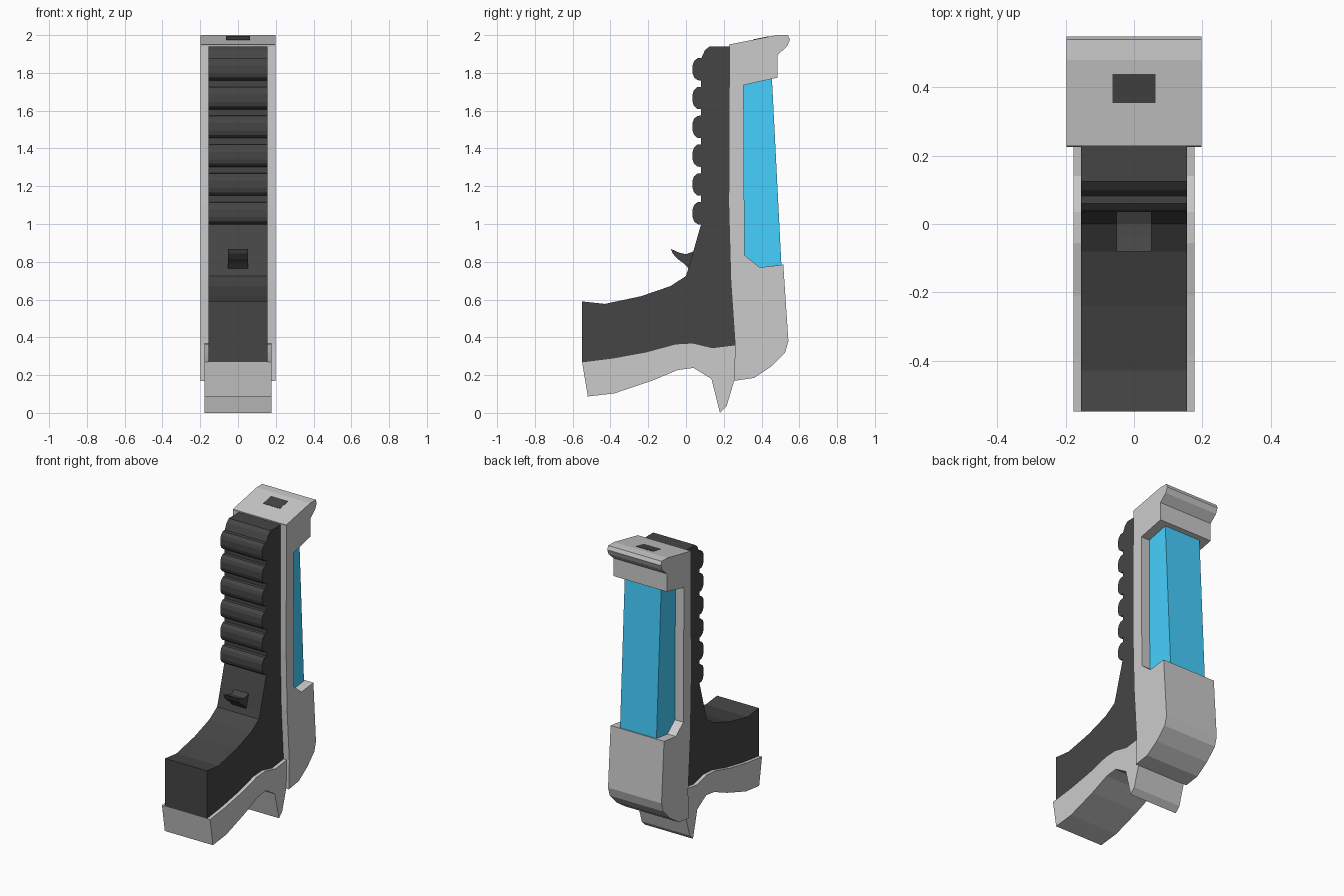
import bpy, bmesh


def material(name, color):
    m = bpy.data.materials.new(name)
    m.diffuse_color = (*color, 1)
    return m


BLACK = material("black_rubber", (0.06, 0.06, 0.06))
BLUE = material("blue_cell", (0.06, 0.63, 1.0))


def extrude(name, profile, half_width, mat=None):
    """Extrude a (y, z) side profile symmetrically along x."""
    bm = bmesh.new()
    face = bm.faces.new([bm.verts.new((-half_width, y, z)) for y, z in profile])
    ext = bmesh.ops.extrude_face_region(bm, geom=[face])
    verts = [v for v in ext["geom"] if isinstance(v, bmesh.types.BMVert)]
    bmesh.ops.translate(bm, verts=verts, vec=(2 * half_width, 0, 0))
    bmesh.ops.recalc_face_normals(bm, faces=bm.faces)
    mesh = bpy.data.meshes.new(name)
    bm.to_mesh(mesh)
    bm.free()
    obj = bpy.data.objects.new(name, mesh)
    bpy.context.collection.objects.link(obj)
    if mat:
        mesh.materials.append(mat)
    return obj


# Seams shared by neighbouring parts
sole_seam = [(-0.55, 0.27), (-0.39, 0.29), (-0.21, 0.323), (-0.055, 0.365),
             (0.035, 0.37), (0.14, 0.345), (0.26, 0.36)]
spine_seam = [(0.26, 0.36), (0.237, 0.70), (0.226, 1.1), (0.23, 1.94)]

# Black handle and forward arm
extrude("handle_body", sole_seam + spine_seam[1:] + [
    (0.125, 1.94), (0.10, 1.92), (0.08, 1.875), (0.08, 1.0), (0.04, 0.86),
    (0.015, 0.77), (0.0, 0.725), (-0.08, 0.672), (-0.24, 0.617),
    (-0.43, 0.577), (-0.55, 0.59)], 0.155, BLACK)

# Rounded finger ribs
rib = [(0.10, 0.061), (0.06, 0.058), (0.042, 0.042), (0.035, 0.02),
       (0.035, -0.02), (0.042, -0.042), (0.06, -0.058), (0.10, -0.061)]
for i in range(6):
    zc = 1.057 + i * 0.1525
    extrude(f"grip_rib_{i + 1}", [(y, zc + z) for y, z in rib], 0.155, BLACK)

# Curved trigger
extrude("trigger", [
    (0.05, 0.86), (0.035, 0.853), (0.0, 0.84), (-0.035, 0.848), (-0.08, 0.868),
    (-0.07, 0.843), (-0.045, 0.815), (-0.01, 0.79), (0.015, 0.762), (0.05, 0.77)],
    0.052, BLACK)

# Grey sole under the arm, with a spur
extrude("lower_guard", sole_seam + [
    (0.255, 0.17), (0.215, 0.035), (0.18, 0.0), (0.135, 0.18), (0.04, 0.238),
    (-0.045, 0.227), (-0.18, 0.17), (-0.38, 0.103), (-0.52, 0.087)], 0.178)

# Grey rear frame: foot, spine and overhanging head
extrude("rear_frame", [(0.255, 0.17)] + spine_seam + [
    (0.228, 1.95), (0.48, 2.0), (0.54, 2.0), (0.55, 1.975), (0.535, 1.94),
    (0.485, 1.895), (0.485, 1.775), (0.305, 1.735), (0.31, 0.835),
    (0.39, 0.77), (0.515, 0.785), (0.542, 0.38), (0.525, 0.32),
    (0.45, 0.245), (0.36, 0.185)], 0.198)

# Blue power cell held in the frame
extrude("power_cell", [(0.30, 1.734), (0.455, 1.769), (0.505, 0.784),
                       (0.39, 0.77), (0.31, 0.835)], 0.135, BLUE)

# Black inset on the sloped top
extrude("top_inset", [(0.355, 1.965), (0.44, 1.982), (0.44, 1.994),
                      (0.355, 1.977)], 0.063, BLACK)
